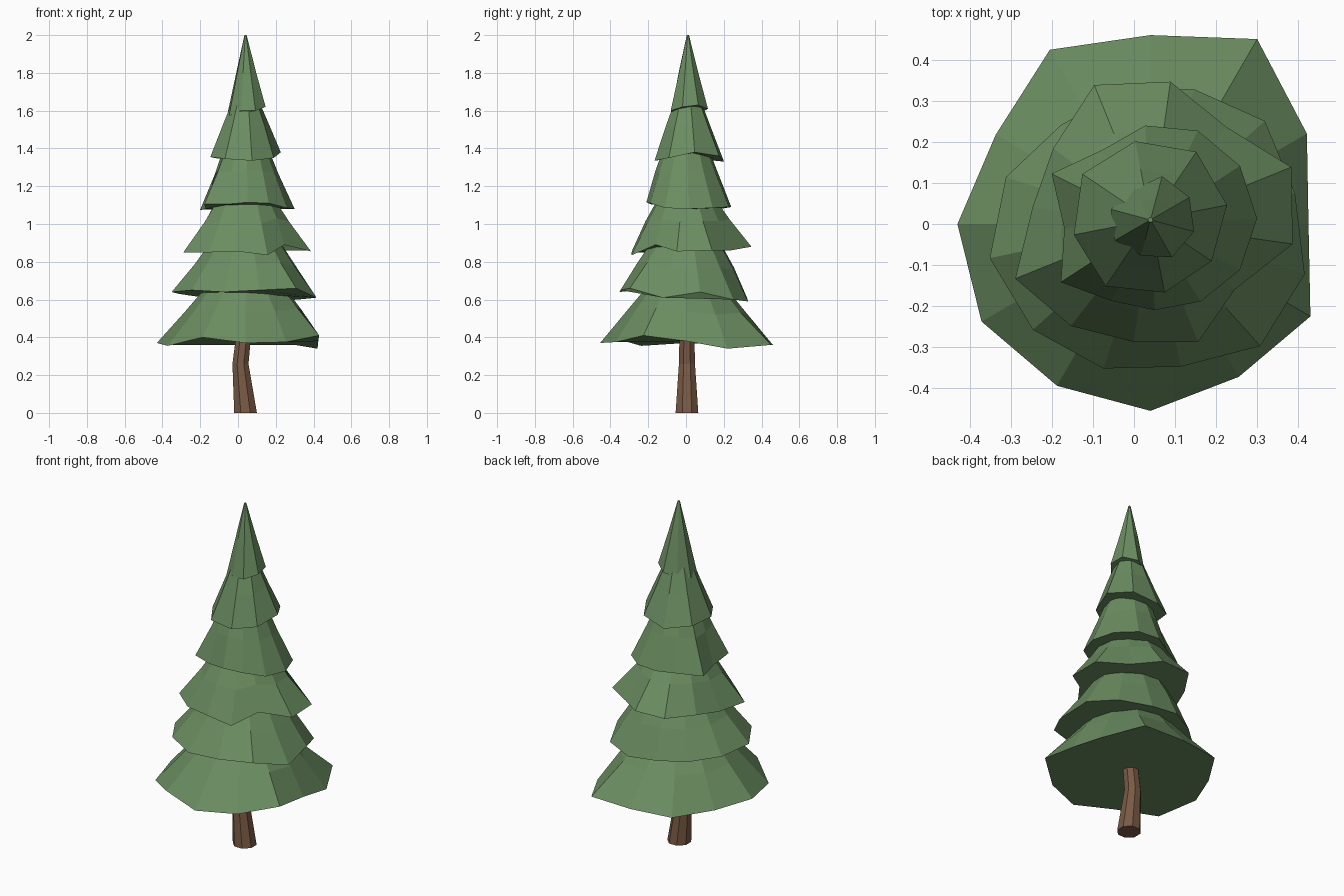
import bpy
import bmesh
from math import cos, sin, radians, tau

cube = bpy.data.objects.get("Cube")
if cube:
    bpy.data.objects.remove(cube, do_unlink=True)


def make_material(name, colour):
    mat = bpy.data.materials.new(name)
    mat.use_nodes = True
    mat.diffuse_color = colour
    mat.node_tree.nodes["Principled BSDF"].inputs["Base Color"].default_value = colour
    return mat


needle_green = make_material("needle_green", (0.147, 0.27, 0.12, 1))
bark_brown = make_material("bark_brown", (0.195, 0.102, 0.058, 1))


def ring(bm, centre, radii, heights, start):
    """Add one loop of vertices around the centre."""
    count = len(radii)
    verts = []
    for i, (radius, height) in enumerate(zip(radii, heights)):
        angle = radians(start) + tau * i / count
        x = centre[0] + radius * cos(angle)
        y = centre[1] + radius * sin(angle)
        verts.append(bm.verts.new((x, y, height)))
    return verts


def loft(name, bm, rings, material):
    """Bridge the loops, cap both ends and make the object."""
    for low, high in zip(rings, rings[1:]):
        for i in range(len(low)):
            j = (i + 1) % len(low)
            bm.faces.new((low[i], low[j], high[j], high[i]))
    bm.faces.new(rings[0][::-1])
    bm.faces.new(rings[-1])
    bmesh.ops.recalc_face_normals(bm, faces=bm.faces)
    mesh = bpy.data.meshes.new(name)
    bm.to_mesh(mesh)
    bm.free()
    mesh.materials.append(material)
    obj = bpy.data.objects.new(name, mesh)
    bpy.context.collection.objects.link(obj)
    return obj


def branch_tier(name, centre, start, radii, heights, top_radius, top_height):
    """Skirt with a ragged rim; the rim values are in hundredths."""
    rim = [r / 100 for r in radii]
    rim_z = [z / 100 for z in heights]
    count = len(rim)
    mean = sum(rim) / count
    # The middle loop is calmer than the rim, so long tips flare outward
    middle = [(top_radius + (r + mean) / 2) / 2 for r in rim]
    middle_z = [(z + top_height) / 2 for z in rim_z]
    bm = bmesh.new()
    rings = [
        ring(bm, centre, rim, rim_z, start),
        ring(bm, centre, middle, middle_z, start),
        ring(bm, centre, [top_radius] * count, [top_height] * count, start),
    ]
    return loft(name, bm, rings, needle_green)


# Trunk with a slight bend
bm = bmesh.new()
sides = 8
trunk_rings = [
    ring(bm, (x, 0.005), [radius] * sides, [z] * sides, 22.5)
    for x, radius, z in ((0.04, 0.065, 0), (0.013, 0.046, 0.26), (0.034, 0.042, 0.45))
]
loft("trunk", bm, trunk_rings, bark_brown)

# Branch tiers from the ground up
axis = (0.04, 0)
branch_tier("lowest_branches", axis, 0,
            (38.5, 44, 52, 46, 49, 43.5, 47, 47.5, 45.5, 45.5, 43, 45),
            (38, 34, 36, 36, 36, 36, 37, 35.5, 40, 37, 37.5, 41),
            0.18, 0.70)
branch_tier("second_branches", axis, -18,
            (39.5, 36, 37.5, 34.5, 33, 32.5, 37, 40, 38.5, 37, 35.5, 40),
            (61, 64, 60, 59, 61, 61, 63, 64, 65, 64, 65, 66),
            0.17, 0.93)
branch_tier("third_branches", axis, 22,
            (37, 30, 35, 36.5, 30, 29, 35.5, 31.5, 29, 31, 26, 35),
            (86, 86, 88, 88, 87, 85, 85, 85, 85.5, 83.5, 89, 85.5),
            0.13, 1.17)
branch_tier("fourth_branches", axis, 3,
            (26, 26, 25.5, 24, 21.5, 27, 21, 26, 21, 21, 22.5, 24.5),
            (108, 108.5, 109, 109, 108, 107.5, 108, 110.5, 110.5, 111.5, 111, 108.5),
            0.10, 1.45)
branch_tier("fifth_branches", (0.04, 0.01), 11,
            (19, 20, 19.5, 20, 19, 19.5, 18, 18),
            (138, 136, 133, 135, 135.5, 134.5, 133.5, 135),
            0.06, 1.68)
branch_tier("crown_tip", (0.04, 0.01), 30,
            (11, 11, 8.5, 10, 10, 9, 10.5, 11),
            (163, 161, 159, 158, 157.5, 160, 160, 162),
            0.006, 2)
